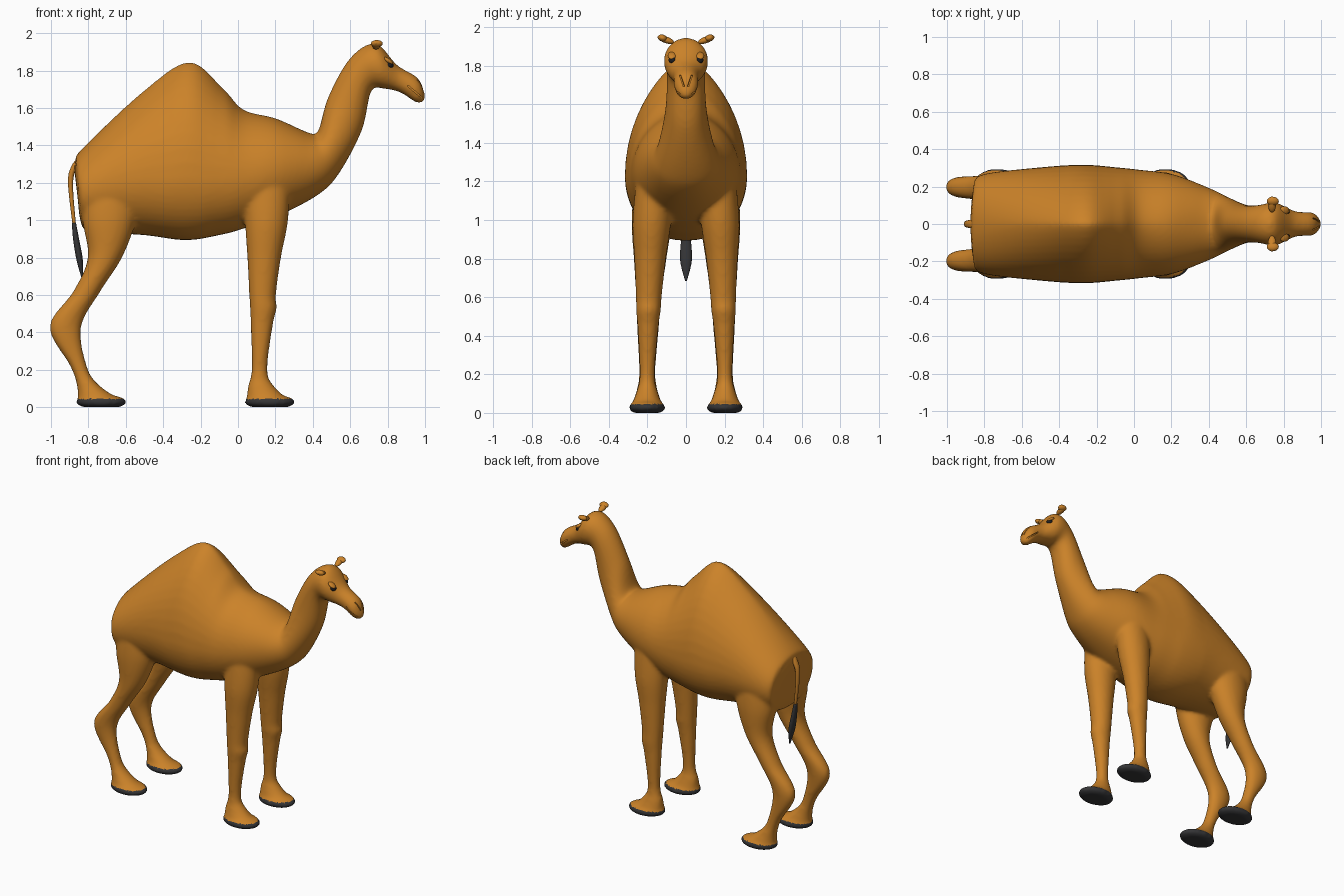
import bpy, bmesh, math
from mathutils import Vector, Matrix

if "Cube" in bpy.data.objects:
    bpy.data.objects.remove(bpy.data.objects["Cube"])

def material(name, rgb):
    m = bpy.data.materials.new(name)
    m.diffuse_color = (*rgb, 1)
    m.use_nodes = True
    m.node_tree.nodes["Principled BSDF"].inputs["Base Color"].default_value = m.diffuse_color
    return m

FUR = material("tan fur", (0.60, 0.225, 0.022))
DARK = material("dark grey hoof", (0.035, 0.035, 0.037))
EYE = material("black eye", (0.012, 0.012, 0.014))

def catmull(a, b, c, d, t):
    return [0.5 * (2*q + (r - p)*t + (2*p - 5*q + 4*r - s)*t*t + (3*q - p - 3*r + s)*t**3)
            for p, q, r, s in zip(a, b, c, d)]

def loft(bm, rows, centre=lambda z: 0, n=32, steps=6):
    """Row: top x, top z, bottom x, bottom z, half width. Tall rings taper upward."""
    full = []
    for i in range(len(rows) - 1):
        a, d = rows[max(i - 1, 0)], rows[min(i + 2, len(rows) - 1)]
        full += [catmull(a, rows[i], rows[i + 1], d, k / steps) for k in range(steps)]
    full.append(rows[-1])
    rings = []
    for tx, tz, bx, bz, w in full:
        tall = min(max((tz - bz - 0.4) * 2, 0), 1)
        f, ring = 0.5 - 0.15 * tall, []
        for k in range(n):
            t = 2 * math.pi * k / n
            s, c = math.sin(t), math.cos(t)
            a = f + (1 - f) * s if s > 0 else f + f * s
            y = w * math.copysign(abs(c) ** (1 + 0.5 * tall if s > 0 else 0.9), c)
            ring.append(bm.verts.new((bx + a*(tx - bx), centre(bz) + y, bz + a*(tz - bz))))
        rings.append(ring)
    for r, q in zip(rings, rings[1:]):
        for k in range(n):
            bm.faces.new((r[k], r[(k + 1) % n], q[(k + 1) % n], q[k]))
    bm.faces.new(rings[0])
    bm.faces.new(rings[-1])
    bmesh.ops.recalc_face_normals(bm, faces=bm.faces)

def flat_rows(rows):
    """Horizontal rings: z, x min, x max, half width."""
    return [(x1, z, x0, z, w) for z, x0, x1, w in rows]

def finish(name, bm, mat):
    me = bpy.data.meshes.new(name)
    bm.to_mesh(me)
    bm.free()
    me.materials.append(mat)
    me.polygons.foreach_set("use_smooth", [True] * len(me.polygons))
    ob = bpy.data.objects.new(name, me)
    bpy.context.collection.objects.link(ob)
    return ob

def ball(bm, loc, size, rot=Matrix()):
    m = Matrix.Translation(loc) @ rot @ Matrix.Diagonal((*size, 1))
    return bmesh.ops.create_uvsphere(bm, u_segments=32, v_segments=16, radius=1, matrix=m)["verts"]

# Trunk, neck and head, from rump to nose
trunk = [
    (-.875, 1.27, -.855, 1.10, .10), (-.868, 1.32, -.84, .99, .20),
    (-.83, 1.385, -.79, .94, .265), (-.50, 1.695, -.50, .92, .303),
    (-.26, 1.847, -.28, .893, .317), (-.08, 1.705, -.10, .92, .303),
    (.03, 1.59, .03, .955, .29), (.20, 1.545, .22, 1.025, .265),
    (.385, 1.465, .43, 1.137, .19), (.43, 1.48, .54, 1.25, .15),
    (.483, 1.66, .662, 1.48, .107), (.60, 1.867, .712, 1.69, .10),
    (.735, 1.945, .78, 1.703, .114), (.85, 1.83, .87, 1.682, .069),
    (.962, 1.76, .955, 1.628, .06), (1.0, 1.67, .995, 1.635, .02)]

# Legs, from the body down to the ankle
front_leg = [
    (1.25, .03, .28, .09), (1.0, .037, .268, .10), (.80, .05, .23, .082), (.60, .06, .203, .067),
    (.53, .064, .207, .064), (.44, .068, .187, .054), (.20, .073, .157, .039),
    (.11, .053, .195, .055), (.03, .045, .28, .085)]
hind_leg = [
    (1.2, -.84, -.52, .10), (1.0, -.832, -.545, .105), (.80, -.803, -.62, .085),
    (.62, -.88, -.735, .068), (.43, -1.008, -.838, .055), (.22, -.897, -.808, .043),
    (.12, -.862, -.745, .054), (.03, -.855, -.615, .085)]

bm = bmesh.new()
loft(bm, trunk, n=48)
for side in (1, -1):
    for leg, foot_x in ((front_leg, .17), (hind_leg, -.731)):
        loft(bm, flat_rows(leg), lambda z: side * (.202 - .025 * z * z))
        # Broad foot pad, flattened underneath
        for v in ball(bm, (foot_x, side * .202, .028), (.136, .096, .04)):
            v.co.z = max(v.co.z, 0)
body = finish("body", bm, FUR)

# Fuse the parts into one soft skin
remesh = body.modifiers.new("fuse", 'REMESH')
remesh.mode = 'VOXEL'
remesh.voxel_size = 0.012
remesh.use_smooth_shade = True
soft = body.modifiers.new("soften", 'SMOOTH')
soft.factor, soft.iterations = 0.5, 9

# Mouth and nostril slits
bm = bmesh.new()
for side in (1, -1):
    for loc, turn, tilt, size in (((.957, side*.062, 1.677), 0, .70, (.13, .06, .007)),
                                  ((.98, side*.021, 1.725), -.3*side, -.4, (.04, .007, .07))):
        bmesh.ops.create_cube(bm, size=1, matrix=Matrix.Translation(loc)
                              @ Matrix.Rotation(tilt, 4, 'Y') @ Matrix.Rotation(turn, 4, 'X')
                              @ Matrix.Diagonal((*size, 1)))
cutter = finish("slit_cutter", bm, FUR)
cutter.hide_render = True
cut = body.modifiers.new("slits", 'BOOLEAN')
cut.operation, cut.solver, cut.object = 'DIFFERENCE', 'EXACT', cutter

# Bake the modifiers, rest the feet on the ground, colour the soles
bpy.context.view_layer.update()
skin = bpy.data.meshes.new_from_object(body.evaluated_get(bpy.context.evaluated_depsgraph_get()))
body.modifiers.clear()
body.data = skin
bpy.data.objects.remove(cutter)
skin.transform(Matrix.Translation((0, 0, -min(v.co.z for v in skin.vertices))))
skin.materials.clear()
skin.materials.append(FUR)
skin.materials.append(DARK)
for p in skin.polygons:
    p.material_index = 1 if p.center.z < 0.045 else 0
bpy.context.view_layer.objects.active = body
body.select_set(True)
bpy.context.view_layer.update()
bpy.ops.object.shade_smooth_by_angle(angle=math.radians(50))

# Ears, eyes and brows
for side, tag in ((1, "left"), (-1, "right")):
    lift = Matrix.Rotation(side * .35, 4, 'X')
    bm = bmesh.new()
    ball(bm, (.738, side*.105, 1.935), (.022, .045, .017), lift)
    ball(bm, (.742, side*.122, 1.944), (.032, .024, .018), lift)
    finish(tag + "_ear", bm, FUR)
    hit, spot, normal, _ = body.closest_point_on_mesh(Vector((.83, side*.085, 1.84)))
    bm = bmesh.new()
    ball(bm, spot, (.02, .018, .012), normal.to_track_quat('Z', 'Y').to_matrix().to_4x4())
    finish(tag + "_eye", bm, EYE)
    bm = bmesh.new()
    ball(bm, spot + Vector((-.012, 0, .021)), (.03, .022, .012), Matrix.Rotation(.6, 4, 'Y'))
    finish(tag + "_brow", bm, FUR)

# Tail and its tuft
bm = bmesh.new()
loft(bm, flat_rows([(1.345, -.845, -.79, .032), (1.29, -.89, -.852, .023),
                    (1.2, -.909, -.882, .017), (.97, -.884, -.866, .012)]), n=16)
finish("tail", bm, FUR)
bm = bmesh.new()
loft(bm, flat_rows([(.985, -.888, -.866, .014), (.90, -.882, -.85, .025),
                    (.79, -.864, -.83, .03), (.685, -.835, -.828, .005)]), n=16)
finish("tail_tuft", bm, DARK)
